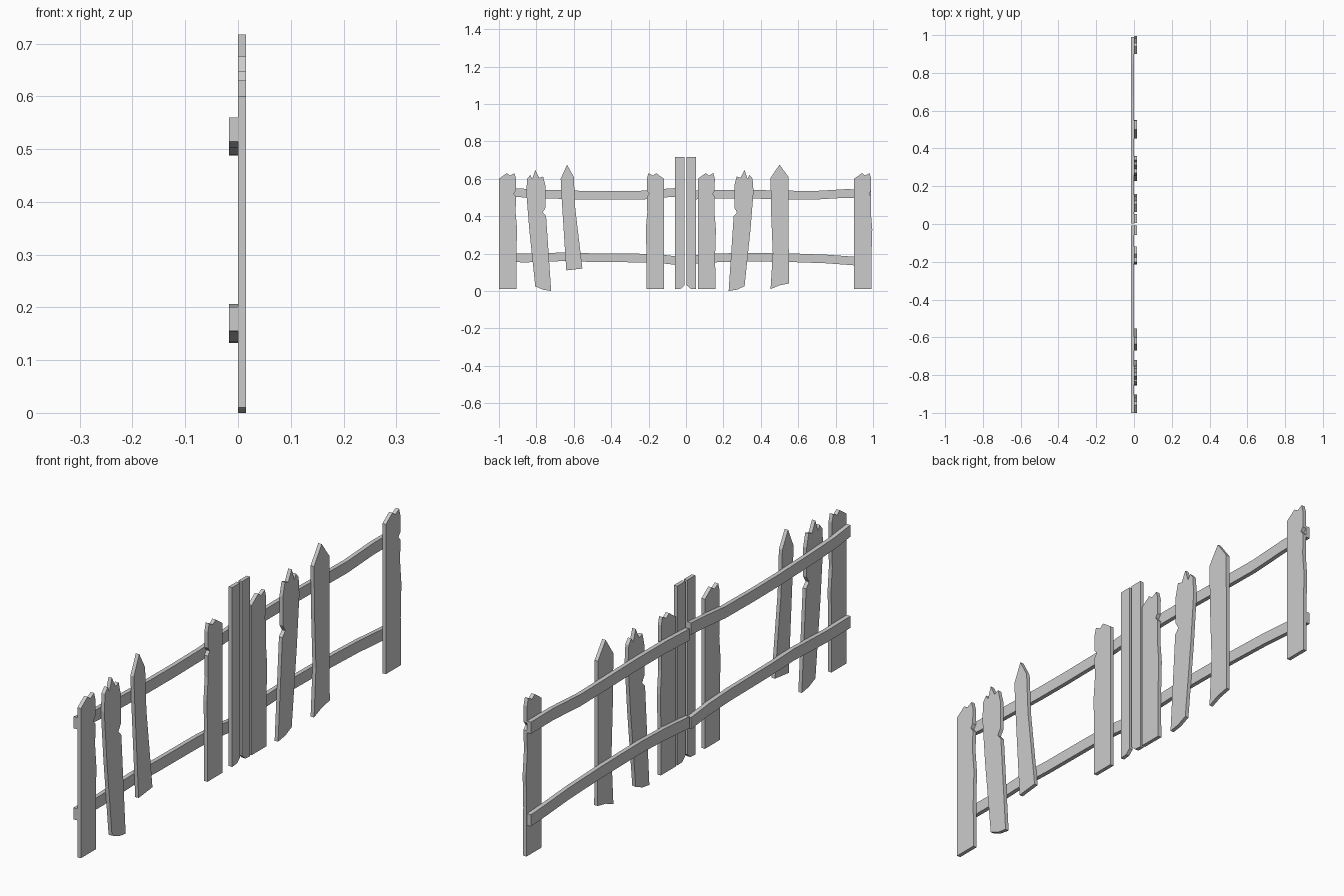
import bpy, bmesh


def board(name, pts, x0, x1):
    """Extrude a (y, z) outline between two x planes."""
    bm = bmesh.new()
    face = bm.faces.new([bm.verts.new((x0, y, z)) for y, z in pts])
    ext = bmesh.ops.extrude_face_region(bm, geom=[face])
    for v in ext["geom"]:
        if isinstance(v, bmesh.types.BMVert):
            v.co.x = x1
    bmesh.ops.recalc_face_normals(bm, faces=bm.faces)
    mesh = bpy.data.meshes.new(name)
    bm.to_mesh(mesh)
    bm.free()
    ob = bpy.data.objects.new(name, mesh)
    bpy.context.collection.objects.link(ob)


# Picket outlines: y relative to the picket centre, absolute z
NOTCHED = [(-.047, .6), (-.005, .63), (.012, .617), (.036, .63), (.044, .60),
           (.043, .535), (.032, .52), (.044, .505), (.042, .42), (.05, .33),
           (.046, .2), (.047, .01), (-.047, .01)]
SPLIT = [(-.064, .60), (-.048, .62), (-.037, .60), (-.021, .647), (0, .605),
         (.021, .612), (.034, .56), (.034, .445), (.019, .42), (.037, .40),
         (.064, .0), (.02, .007), (-.021, .025), (-.053, .33), (-.069, .53)]
LEANING = [(-.05, .60), (-.016, .675), (.02, .61), (.028, .44), (.066, .12),
           (-.02, .11), (-.026, .2), (-.045, .5)]
POINTED = [(-.048, .605), (0, .675), (.048, .61), (.05, .04), (0, .03),
           (-.048, .01), (-.036, .2), (-.045, .42)]
POST = [(-.025, .717), (.025, .717), (.025, .03), (.005, .012), (-.025, .01)]

# Pickets: outline, centre y, mirror sign
pickets = [("end_picket", NOTCHED, -.953, 1), ("split_picket", SPLIT, -.785, 1),
           ("leaning_picket", LEANING, -.62, 1), ("notched_picket", NOTCHED, -.165, -1),
           ("gate_post", POST, -.033, 1), ("gate_post", POST, .029, -1),
           ("notched_picket", NOTCHED, .11, 1), ("split_picket", SPLIT, .292, -1),
           ("pointed_picket", POINTED, .5, 1), ("end_picket", NOTCHED, .946, 1)]
for name, outline, cy, sign in pickets:
    board(name, [(cy + sign * y, z) for y, z in outline], 0, .015)

# Wavy rails: centre line (y, z) per half
rails = {
    "upper_rail_left": [(-1, .537), (-.9, .525), (-.75, .518), (-.55, .512), (-.4, .511),
                        (-.22, .513), (-.1, .524), (-.008, .53)],
    "upper_rail_right": [(.003, .511), (.15, .517), (.35, .517), (.5, .514), (.68, .511),
                         (.85, .521), (.99, .52)],
    "lower_rail_left": [(-1, .178), (-.85, .176), (-.65, .183), (-.5, .178), (-.25, .176),
                        (-.12, .17), (-.008, .157)],
    "lower_rail_right": [(.003, .165), (.15, .176), (.3, .181), (.55, .178), (.75, .171),
                         (.9, .16), (.99, .155)],
}
for name, path in rails.items():
    h = .023
    board(name, [(y, z + h) for y, z in path] + [(y, z - h) for y, z in reversed(path)],
          -.017, 0)
